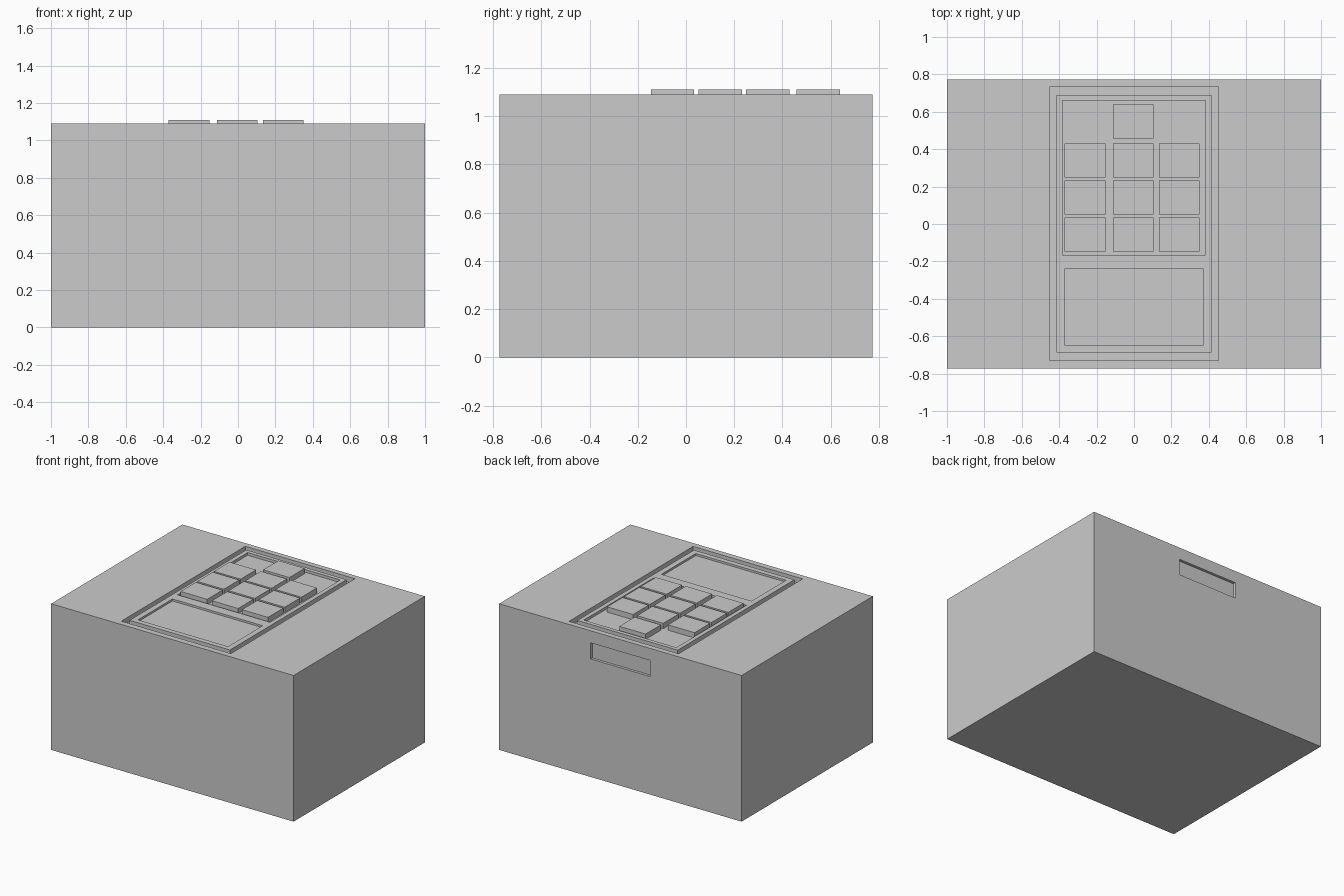
import bpy

if "Cube" in bpy.data.objects:
    bpy.data.objects.remove(bpy.data.objects["Cube"])

TOP = 1.09      # lid surface
SEAM = 0.79     # joint between body and lid
HALF_Y = 0.773


def box(name, x0, x1, y0, y1, z0, z1):
    """Axis-aligned box given by its limits."""
    bpy.ops.mesh.primitive_cube_add(
        size=1, location=((x0 + x1) / 2, (y0 + y1) / 2, (z0 + z1) / 2))
    ob = bpy.context.object
    ob.name = ob.data.name = name
    ob.scale = (x1 - x0, y1 - y0, z1 - z0)
    bpy.ops.object.transform_apply(location=False, rotation=False, scale=True)
    return ob


def carve(target, *limits):
    """Cut a box-shaped recess out of target and discard the cutter."""
    cutter = box("cutter", *limits)
    cutter.hide_render = True
    mod = target.modifiers.new("recess", 'BOOLEAN')
    mod.operation = 'DIFFERENCE'
    mod.solver = 'EXACT'
    mod.object = cutter
    bpy.context.view_layer.objects.active = target
    bpy.ops.object.modifier_apply(modifier=mod.name)
    bpy.data.objects.remove(cutter, do_unlink=True)


# Main body
box("body", -1, 1, -HALF_Y, HALF_Y, 0, SEAM)

# Lid with a panel well on top and a shallow slot in the back
lid = box("lid", -1, 1, -HALF_Y, HALF_Y, SEAM, TOP)
carve(lid, -0.452, 0.452, -0.729, 0.732, TOP - 0.04, TOP + 0.1)
carve(lid, -0.245, 0.245, HALF_Y - 0.02, HALF_Y + 0.1, 0.88, 1.0)

# Control panel sitting in the well, with keypad and screen recesses
panel = box("control_panel", -0.414, 0.414, -0.686, 0.689, TOP - 0.04, TOP)
carve(panel, -0.382, 0.382, -0.166, 0.659, TOP - 0.02, TOP + 0.1)
carve(panel, -0.372, 0.372, -0.647, -0.241, TOP - 0.015, TOP + 0.1)

# Keys: three full rows and a single key in the middle of the last row
columns = [(-0.372, -0.152), (-0.113, 0.103), (0.135, 0.35)]
rows = [(-0.146, 0.034), (0.051, 0.232), (0.248, 0.43), (0.458, 0.638)]
for r, (y0, y1) in enumerate(rows):
    for c, (x0, x1) in enumerate(columns):
        if r < 3 or c == 1:
            box(f"key_{r + 1}_{c + 1}", x0, x1, y0, y1, TOP - 0.02, TOP + 0.02)
